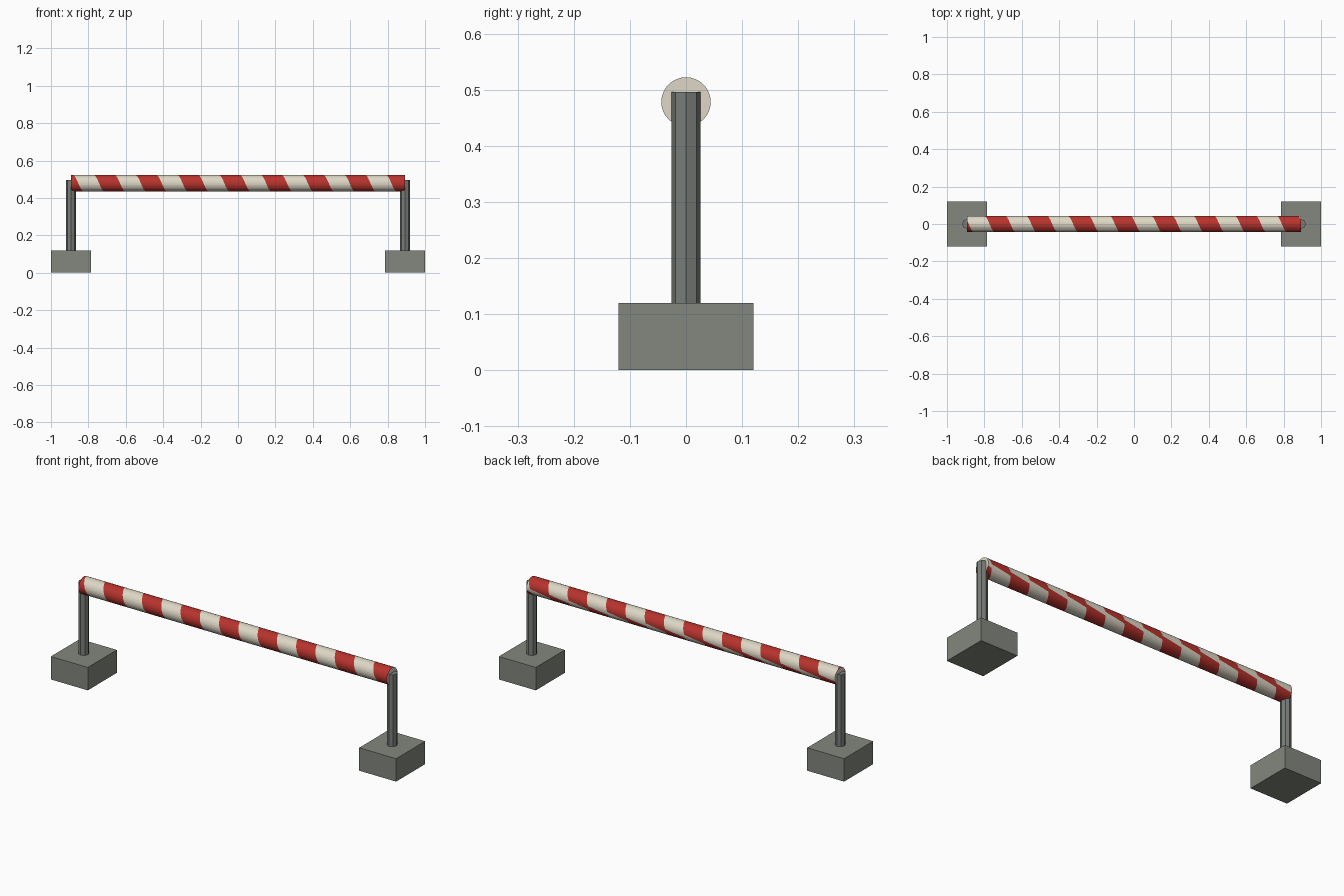
import bpy
import bmesh
from math import cos, sin, pi, floor
from mathutils import Vector

if "Cube" in bpy.data.objects:
    bpy.data.objects.remove(bpy.data.objects["Cube"], do_unlink=True)


def material(name, rgb):
    mat = bpy.data.materials.new(name)
    mat.use_nodes = True
    mat.diffuse_color = (*rgb, 1)
    mat.node_tree.nodes["Principled BSDF"].inputs["Base Color"].default_value = (*rgb, 1)
    return mat


def finish(bm, name, *mats):
    bmesh.ops.recalc_face_normals(bm, faces=bm.faces[:])
    mesh = bpy.data.meshes.new(name)
    bm.to_mesh(mesh)
    bm.free()
    for mat in mats:
        mesh.materials.append(mat)
    obj = bpy.data.objects.new(name, mesh)
    bpy.context.collection.objects.link(obj)
    return obj


CONCRETE = material("concrete grey", (0.225, 0.243, 0.21))
STEEL = material("steel grey", (0.19, 0.205, 0.19))
CREAM = material("cream paint", (0.73, 0.68, 0.56))
RED = material("red paint", (0.48, 0.033, 0.026))

END = 0.893          # half length of the bar, also the post positions
BASE_H = 0.12
POST_TOP = 0.496
BAR_Z, BAR_R = 0.478, 0.044
SIDES = 32
PERIOD = 2 * END / 8  # one red and one cream band

# Foot blocks and octagonal posts
for side, label in ((1, "left"), (-1, "right")):
    bm = bmesh.new()
    bmesh.ops.create_cube(bm, size=1)
    bmesh.ops.scale(bm, vec=(0.214, 0.24, BASE_H), verts=bm.verts)
    bmesh.ops.translate(bm, vec=(side * END, 0, BASE_H / 2), verts=bm.verts)
    finish(bm, label + "_base", CONCRETE)

    bm = bmesh.new()
    height = POST_TOP - BASE_H
    bmesh.ops.create_cone(bm, cap_ends=True, segments=8, radius1=0.026,
                          radius2=0.026, depth=height)
    bmesh.ops.translate(bm, vec=(side * END, 0, BASE_H + height / 2), verts=bm.verts)
    finish(bm, label + "_post", STEEL)


def band_shift(j):
    """Slide of the bands along the bar, steeper in the last two strips."""
    knee = SIDES - 2
    if j <= knee:
        return PERIOD / 2 * j / knee
    return PERIOD / 2 * (1 + (j - knee) / (SIDES - knee))


# Striped bar: a tube of spiral bands, trimmed and capped at both ends
bm = bmesh.new()
rows = []
for i in range(-4, 18):
    row = []
    for j in range(SIDES + 1):
        a = 2 * pi * j / SIDES
        x = -0.802 + i * PERIOD / 2 + band_shift(j)
        row.append(bm.verts.new((x, BAR_R * cos(a), BAR_Z + BAR_R * sin(a))))
    rows.append(row)
for i in range(len(rows) - 1):
    for j in range(SIDES):
        face = bm.faces.new((rows[i][j], rows[i][j + 1], rows[i + 1][j + 1], rows[i + 1][j]))
        face.material_index = 1 - i % 2
bmesh.ops.remove_doubles(bm, verts=bm.verts[:], dist=0.0001)
for side in (1, -1):
    cut = bmesh.ops.bisect_plane(
        bm, geom=bm.verts[:] + bm.edges[:] + bm.faces[:], dist=0.00001,
        plane_co=Vector((side * END, 0, 0)), plane_no=Vector((side, 0, 0)),
        clear_outer=True)
    rim = [e for e in cut["geom_cut"] if isinstance(e, bmesh.types.BMEdge)]
    cap = bmesh.ops.edgeloop_fill(bm, edges=rim, mat_nr=0)
finish(bm, "striped_bar", CREAM, RED)
